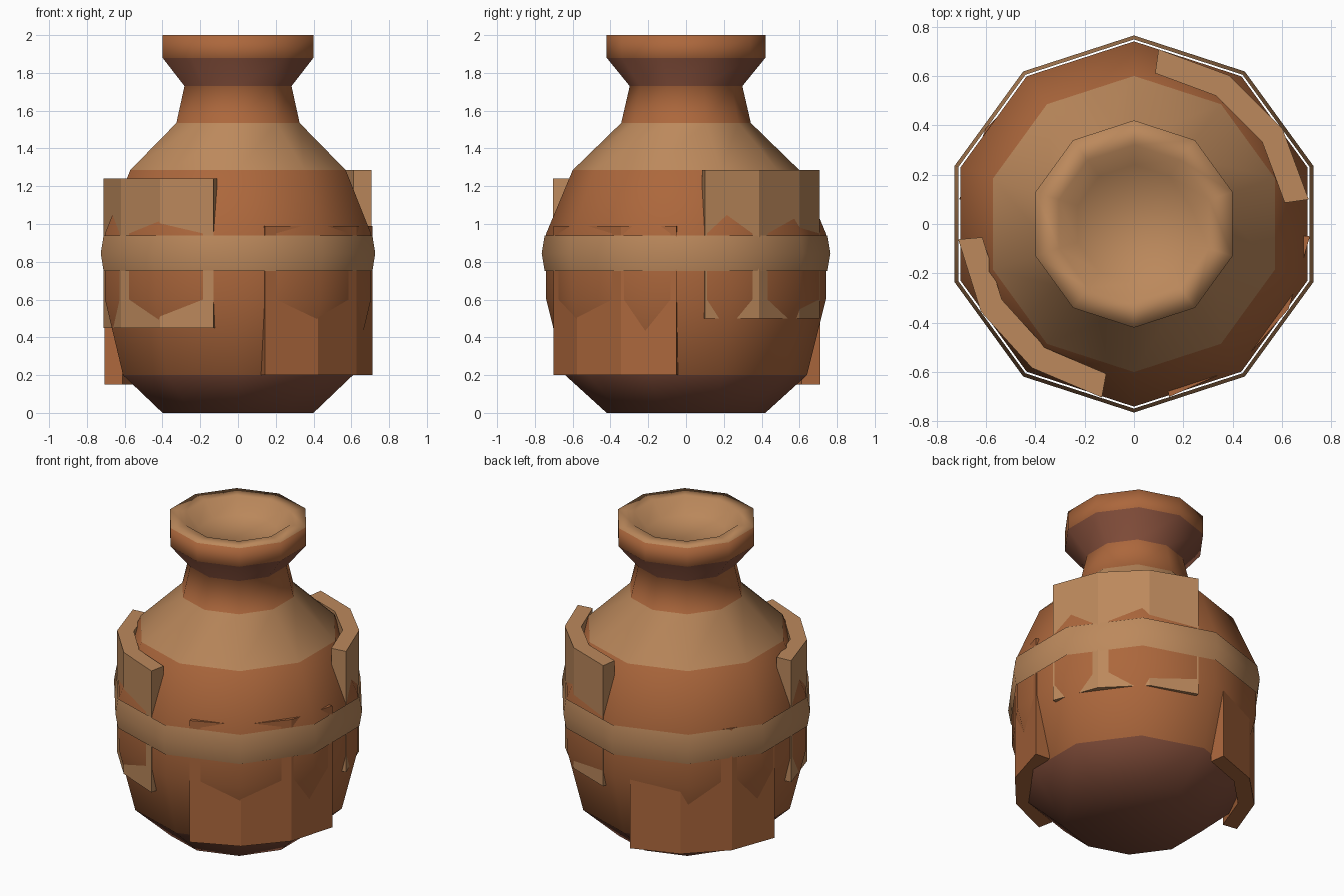
import bpy, math

if "Cube" in bpy.data.objects:
    bpy.data.objects.remove(bpy.data.objects["Cube"])


def material(name, srgb):
    lin = [((c / 255 + 0.055) / 1.055) ** 2.4 for c in srgb]
    m = bpy.data.materials.new(name)
    m.diffuse_color = (*lin, 1)
    m.use_nodes = True
    m.node_tree.nodes["Principled BSDF"].inputs["Base Color"].default_value = m.diffuse_color
    return m


clay = material("orange clay", (172, 103, 60))
tan = material("tan clay", (188, 137, 92))
dark = material("dark brown clay", (128, 76, 57))


def make_object(name, verts, faces, mats, indices=None, smooth=False):
    me = bpy.data.meshes.new(name)
    me.from_pydata(verts, [], faces)
    for m in mats:
        me.materials.append(m)
    for i, p in enumerate(me.polygons):
        p.use_smooth = smooth
        if indices:
            p.material_index = indices[i]
    ob = bpy.data.objects.new(name, me)
    bpy.context.collection.objects.link(ob)
    return ob


SIDES = 10


def lathe(name, profile, mats, row_mats, caps=True):
    """Revolve (radius, z) points into a ten-sided surface, one material per row."""
    verts, faces, idx = [], [], []
    for r, z in profile:
        for k in range(SIDES):
            a = -math.pi / 2 + 2 * math.pi * k / SIDES
            verts.append((r * math.cos(a), r * math.sin(a), z))
    for i in range(len(profile) - 1):
        for k in range(SIDES):
            n = (k + 1) % SIDES
            faces.append((i * SIDES + k, i * SIDES + n,
                          (i + 1) * SIDES + n, (i + 1) * SIDES + k))
            idx.append(row_mats[i])
    if caps:
        last = (len(profile) - 1) * SIDES
        faces.append(tuple(reversed(range(SIDES))))
        faces.append(tuple(range(last, last + SIDES)))
        idx += [row_mats[0], row_mats[-1]]
    return make_object(name, verts, faces, mats, idx, smooth=True)


# Pot body: base, belly, shoulder, neck, flared lip and shallow mouth
lathe("pot_body",
      [(0.42, 0), (0.64, 0.2), (0.74, 0.6), (0.74, 0.95), (0.60, 1.285),
       (0.343, 1.535), (0.298, 1.73), (0.42, 1.88), (0.42, 2.0),
       (0.32, 2.0), (0.24, 1.91)],
      [clay, tan, dark], [2, 0, 0, 0, 1, 0, 2, 0, 1, 1])

# Thin band around the belly
lathe("belly_band", [(0.748, 0.75), (0.764, 0.845), (0.748, 0.94)],
      [tan], [0, 0], caps=False)


def curved_plate(name, start, end, z0, z1, mat, r_in=0.617, r_out=0.715, steps=3):
    """Thick arc-shaped plate between two angles in degrees."""
    verts, faces = [], []
    for k in range(steps + 1):
        a = math.radians(start + (end - start) * k / steps)
        for r, z in ((r_in, z0), (r_out, z0), (r_out, z1), (r_in, z1)):
            verts.append((r * math.cos(a), r * math.sin(a), z))
    for k in range(steps):
        for j in range(4):
            n = (j + 1) % 4
            faces.append((4 * k + j, 4 * k + 4 + j, 4 * k + 4 + n, 4 * k + n)[::-1])
    faces += [(0, 1, 2, 3), tuple(4 * steps + j for j in (3, 2, 1, 0))]
    return make_object(name, verts, faces, [mat])


# Plates wrapped around the belly
curved_plate("back_right_plate", 8, 82, 0.50, 1.285, tan)
curved_plate("front_left_plate", 185, 259.5, 0.45, 1.24, tan)
curved_plate("front_right_plate", -78.5, -4, 0.20, 0.99, clay)
curved_plate("back_left_plate", 97.5, 172, 0.15, 0.94, clay)
